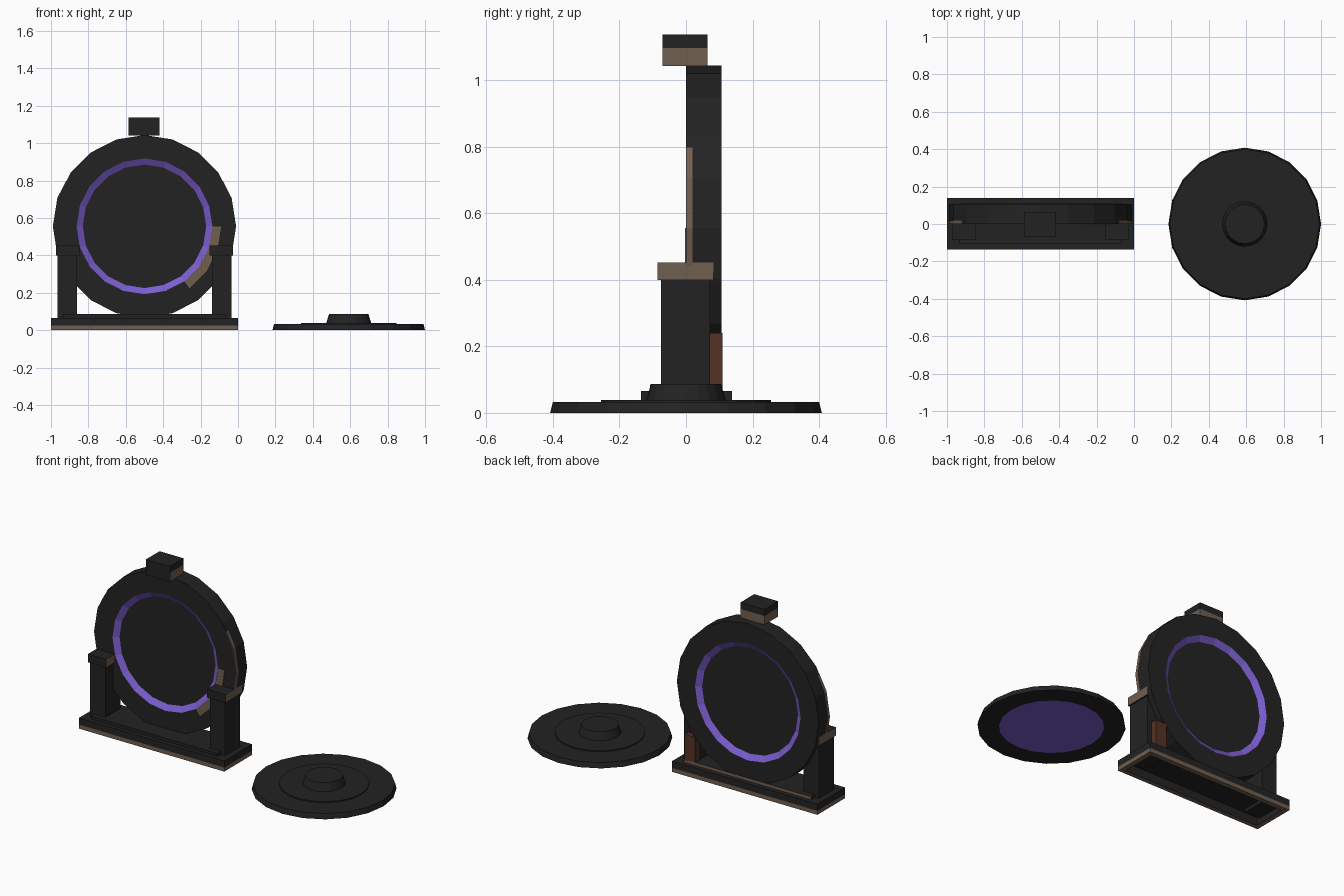
import bpy, bmesh, math
from mathutils import Vector

if "Cube" in bpy.data.objects:
    bpy.data.objects.remove(bpy.data.objects["Cube"])

SIDES = 20
CX, CZ = -0.5, 0.555          # ring centre
R = 0.488                     # ring outer radius


def material(name, rgb):
    m = bpy.data.materials.new(name)
    m.diffuse_color = (*rgb, 1)
    m.use_nodes = True
    m.node_tree.nodes["Principled BSDF"].inputs["Base Color"].default_value = m.diffuse_color
    return m


MATS = [material("charcoal", (0.0165, 0.0165, 0.0165)),
        material("purple_glow", (0.20, 0.11, 0.62)),
        material("taupe_brown", (0.165, 0.112, 0.08)),
        material("rust_brown", (0.09, 0.032, 0.018))]
DARK, PURPLE, BROWN, RUST = range(4)


def finish(name, bm, rule=None):
    """Store the mesh, colouring faces with rule(face centre, face normal)."""
    bmesh.ops.recalc_face_normals(bm, faces=bm.faces)
    if rule:
        for f in bm.faces:
            f.material_index = rule(f.calc_center_median(), f.normal)
    mesh = bpy.data.meshes.new(name)
    bm.to_mesh(mesh)
    bm.free()
    for m in MATS:
        mesh.materials.append(m)
    ob = bpy.data.objects.new(name, mesh)
    bpy.context.collection.objects.link(ob)
    return ob


def box(name, lo, hi, rule=None, cut_z=None):
    bm = bmesh.new()
    bmesh.ops.create_cube(bm, size=1)
    for v in bm.verts:
        v.co = Vector([a + (b - a) * (c + 0.5) for a, b, c in zip(lo, hi, v.co)])
    if cut_z is not None:
        bmesh.ops.bisect_plane(bm, geom=bm.verts[:] + bm.edges[:] + bm.faces[:],
                               plane_co=(0, 0, cut_z), plane_no=(0, 0, 1))
    return finish(name, bm, rule)


def lathe(name, profile, place, rule):
    """Turn a (radius, height) profile into a closed 20-sided body."""
    bm = bmesh.new()
    rings = []
    for r, h in profile:
        rings.append([bm.verts.new(place(r, i * math.tau / SIDES, h)) for i in range(SIDES)])
    for a, b in zip(rings, rings[1:]):
        for i in range(SIDES):
            j = (i + 1) % SIDES
            bm.faces.new((a[i], a[j], b[j], b[i]))
    bm.faces.new(rings[0])
    bm.faces.new(rings[-1])
    return finish(name, bm, rule)


def upright(r, a, h):
    return (CX + r * math.cos(a), h, CZ + r * math.sin(a))


def arc_plate(name, angles, r0, r1, y0, y1):
    """Thin curved plate following the 20-sided ring."""
    bm = bmesh.new()
    step = 360 / SIDES
    loops = []
    for d in angles:
        off = (d % step) - step / 2
        k = math.cos(math.radians(step / 2)) / math.cos(math.radians(off))
        a = math.radians(d)
        loops.append([bm.verts.new(upright(r * k, a, y))
                      for r, y in ((r0, y0), (r1, y0), (r1, y1), (r0, y1))])
    for p, q in zip(loops, loops[1:]):
        for i in range(4):
            j = (i + 1) % 4
            bm.faces.new((p[i], p[j], q[j], q[i]))
    bm.faces.new(loops[0])
    bm.faces.new(loops[-1])
    return finish(name, bm, lambda c, n: BROWN)


# Upright ring with sloped glowing rims and recessed dark discs on both sides
lathe("portal_ring",
      [(0.33, 0.022), (0.363, 0), (R, 0), (R, 0.107), (0.363, 0.107), (0.33, 0.085)],
      upright,
      lambda c, n: PURPLE if 0.01 < abs(n.y) < 0.99
      and math.hypot(c.x - CX, c.z - CZ) < 0.36 else DARK)

# Brown patches on the ring: front face and both outer edges
arc_plate("ring_front_patch", (-54, -36, -18, 0), 0.363, 0.41, -0.003, 0.002)
arc_plate("ring_edge_strip_right", (-30, -18, 0, 18, 30), R - 0.002, R + 0.002, 0, 0.02)
arc_plate("ring_edge_strip_left", (150, 162, 180, 198, 210), R - 0.002, R + 0.002, 0, 0.02)


def trim(c, n):
    return BROWN if n.y > 0.5 or abs(n.x) > 0.5 else DARK


# Block on top of the ring, brown lower band on sides and back
box("top_block", (-0.585, -0.07, 1.042), (-0.42, 0.065, 1.137),
    lambda c, n: trim(c, n) if c.z < 1.095 else DARK, 1.097)

# Base: four walls open below, brown along the bottom
bm = bmesh.new()
W = 0.03
outer = [(-1, -0.135), (0, -0.135), (0, 0.138), (-1, 0.138)]
inner = [(-1 + W, -0.135 + W), (-W, -0.135 + W), (-W, 0.138 - W), (-1 + W, 0.138 - W)]
levels = [(inner, 0.05), (inner, 0), (outer, 0), (outer, 0.025), (outer, 0.066)]
rows = [[bm.verts.new((x, y, z)) for x, y in loop] for loop, z in levels]
for a, b in zip(rows, rows[1:]):
    for i in range(4):
        j = (i + 1) % 4
        bm.faces.new((a[i], a[j], b[j], b[i]))
bm.faces.new(rows[0])
bm.faces.new(rows[-1])
finish("base_tray", bm, lambda c, n: BROWN if c.z < 0.024 and
       (abs(n.z) > 0.5 or c.x < -0.99 or c.x > -0.01 or abs(c.y) > 0.12) else DARK)

# Raised plate on the base, brown back edge
box("base_plate", (-0.936, -0.108, 0.06), (-0.064, 0.11, 0.085),
    lambda c, n: BROWN if n.y > 0.5 else DARK)

# Side posts with caps, mirrored about the ring centre
for side, s in (("left", -1), ("right", 1)):
    xs = sorted((CX + s * 0.36, CX + s * 0.464))
    box(side + "_post", (xs[0], -0.075, 0.03), (xs[1], 0.072, 0.40))
    xs = sorted((CX + s * 0.347, CX + s * 0.472))
    box(side + "_post_cap", (xs[0], -0.085, 0.40), (xs[1], 0.082, 0.452), trim)

# Small rust block behind the right post
box("rear_block", (-0.14, 0.07, 0.08), (-0.066, 0.11, 0.24), lambda c, n: RUST)

# Floor disc with step and hub, glowing underside
lathe("floor_disc",
      [(0.29, 0), (0.408, 0), (0.40, 0.032), (0.255, 0.032), (0.255, 0.038),
       (0.12, 0.038), (0.105, 0.087)],
      lambda r, a, h: (0.592 + r * math.cos(a), r * math.sin(a), h),
      lambda c, n: PURPLE if c.z < 0.001 and math.hypot(c.x - 0.592, c.y) < 0.1 else DARK)
